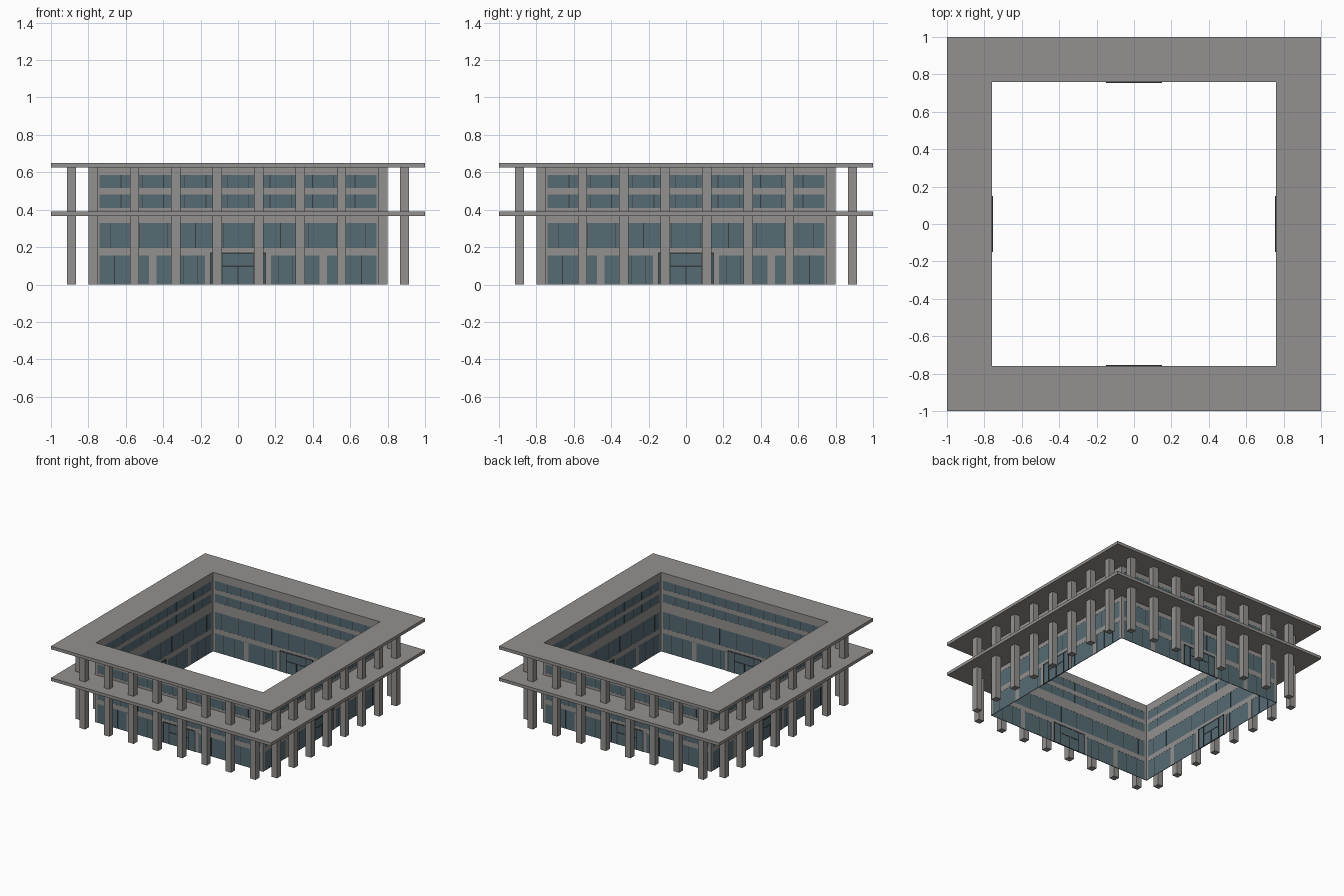
import bpy, bmesh, math
from mathutils import Matrix, Vector

if "Cube" in bpy.data.objects:
    bpy.data.objects.remove(bpy.data.objects["Cube"])


def material(name, rgb):
    m = bpy.data.materials.new(name)
    m.diffuse_color = (*rgb, 1)
    m.use_nodes = True
    m.node_tree.nodes["Principled BSDF"].inputs["Base Color"].default_value = m.diffuse_color
    return m


CONCRETE = material("warm grey concrete", (0.29, 0.283, 0.272))
GLASS = material("blue grey glass", (0.092, 0.148, 0.172))
FRAME = material("dark frame", (0.04, 0.045, 0.048))


def finish(name, bm, mat):
    me = bpy.data.meshes.new(name)
    bmesh.ops.recalc_face_normals(bm, faces=bm.faces)
    bm.to_mesh(me)
    bm.free()
    me.materials.append(mat)
    bpy.context.collection.objects.link(bpy.data.objects.new(name, me))


def four_sides(name, boxes, mat):
    """Boxes (x0, x1, y0, y1, z0, z1) of the front side, repeated on all sides."""
    bm = bmesh.new()
    for k in range(4):
        rot = Matrix.Rotation(k * math.pi / 2, 4, 'Z')
        for x0, x1, y0, y1, z0, z1 in boxes:
            c = Vector(((x0 + x1) / 2, (y0 + y1) / 2, (z0 + z1) / 2))
            s = (x1 - x0, y1 - y0, z1 - z0)
            bmesh.ops.create_cube(
                bm, size=1,
                matrix=rot @ Matrix.Translation(c) @ Matrix.Diagonal((*s, 1)))
    finish(name, bm, mat)


def ring_slab(name, outer, inner, z0, z1):
    """Square slab with a square courtyard opening."""
    bm = bmesh.new()
    corners = [(-1, -1), (1, -1), (1, 1), (-1, 1)]
    loops = [[bm.verts.new((sx * r, sy * r, z)) for sx, sy in corners]
             for r, z in ((outer, z0), (outer, z1), (inner, z1), (inner, z0))]
    for a in range(4):
        la, lb = loops[a], loops[(a + 1) % 4]
        for i in range(4):
            j = (i + 1) % 4
            bm.faces.new((la[i], la[j], lb[j], lb[i]))
    finish(name, bm, CONCRETE)


# Roof and middle overhanging slabs
ring_slab("roof_slab", 1.0, 0.759, 0.625, 0.65)
ring_slab("middle_slab", 1.0, 0.759, 0.365, 0.39)

# Colonnade, eight square columns per side
four_sides("columns", [(x - .025, x + .025, -.915, -.865, 0, .625)
                       for x in [(i - 3.5) * .2214 for i in range(8)]], CONCRETE)

# Horizontal wall bands between window rows
for i, (z0, z1) in enumerate([(.155, .195), (.33, .365), (.39, .41),
                              (.48, .515), (.585, .625)]):
    ring_slab(f"wall_band_{i + 1}", 0.765, 0.759, z0, z1)

# Corner posts and ground floor piers
four_sides("corner_posts", [(s * .7525 - .0125, s * .7525 + .0125, -.765, -.759, z0, z1)
                            for s in (-1, 1)
                            for z0, z1 in ((0, .365), (.39, .625))], CONCRETE)
four_sides("ground_piers", [(x - w, x + w, -.766, -.758, 0, .155)
                            for x, w in ((-.455, .02), (.455, .02),
                                         (-.163, .013), (.163, .013))], CONCRETE)

# Glass of the four window rows
rows = [(0, .155), (.195, .33), (.41, .48), (.515, .585)]
four_sides("window_glass", [(-.74, .74, -.764, -.76, a, b) for a, b in rows], GLASS)

# Thin window mullions
xs_up = [-.74 + 1.48 * i / 13 for i in range(1, 13)]
xs_mid = [(i - 4.5) * .1513 for i in range(10)]
xs_low = [s * x for s in (-1, 1) for x in (.66, .56, .29, .215)]
spots = ([(x, rows[0]) for x in xs_low] + [(x, rows[1]) for x in xs_mid]
         + [(x, r) for x in xs_up for r in rows[2:]])
four_sides("mullions", [(x - .002, x + .002, -.7648, -.7592, *r)
                        for x, r in spots], FRAME)

# Entrance: taller glazed bay with dark frame and double doors
four_sides("entrance_glass", [(-.15, .15, -.767, -.757, 0, .17)], GLASS)
bars = [(x - .004, x + .004, 0, .17) for x in (-.146, -.088, .088, .146)]
bars += [(-.15, .15, .164, .171), (-.088, .088, .094, .101), (-.004, .004, 0, .097)]
four_sides("entrance_frame", [(a, b, -.769, -.755, c, d) for a, b, c, d in bars], FRAME)
